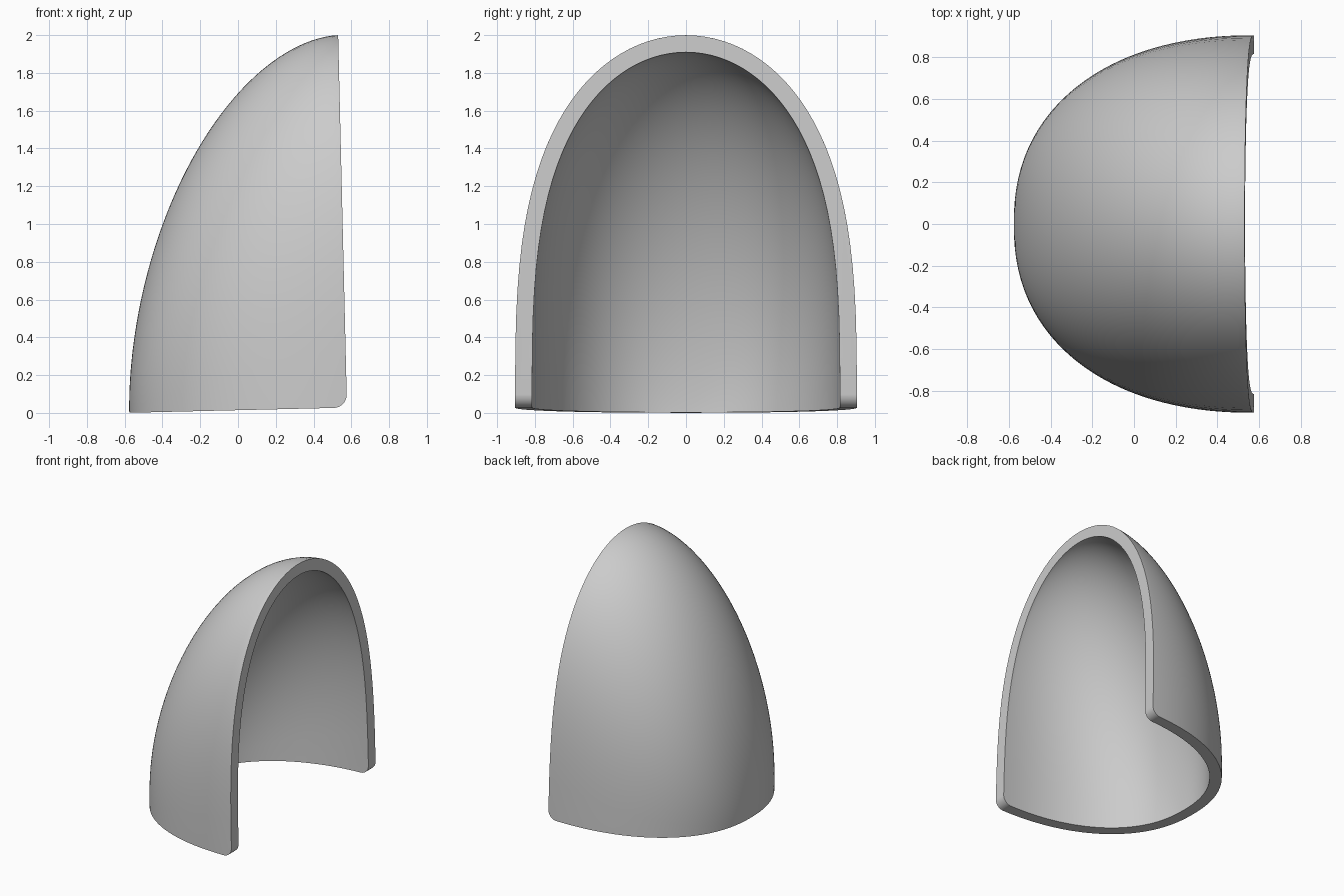
import bpy, bmesh, math
from mathutils import Matrix

cube = bpy.data.objects.get("Cube")
if cube:
    bpy.data.objects.remove(cube, do_unlink=True)

DEPTH, WIDTH, HEIGHT = 1.153, 0.905, 1.972   # quarter-dome radii
WALL, FILLET = 0.09, 0.07
RINGS, SEGMENTS = 56, 112
TILT = Matrix.Translation((0.577, 0, 0.028)) @ Matrix.Rotation(-0.0237, 4, 'Y')

grey = bpy.data.materials.new("plain grey")
grey.use_nodes = True
grey.diffuse_color = (0.6, 0.6, 0.6, 1)
grey.node_tree.nodes["Principled BSDF"].inputs["Base Color"].default_value = (0.6, 0.6, 0.6, 1)


def make_object(name, bm):
    bmesh.ops.recalc_face_normals(bm, faces=bm.faces)
    mesh = bpy.data.meshes.new(name)
    bm.to_mesh(mesh)
    bm.free()
    mesh.materials.append(grey)
    obj = bpy.data.objects.new(name, mesh)
    bpy.context.collection.objects.link(obj)
    obj.matrix_world = TILT
    return obj


def signed_power(value, power):
    return math.copysign(abs(value) ** power, value)


def fall_off(a, p, q):
    return max(0, 1 - abs(a) ** p) ** (1 / q)


# Dome skin: arches, round on top and straight at the sides, from the opening to the nose
bm = bmesh.new()
rings = []
for i in range(RINGS):
    t = -0.12 + (math.pi / 2 + 0.12) * i / RINGS
    a = math.sin(t)
    half, rise = WIDTH * fall_off(a, 2.2, 2.25), HEIGHT * fall_off(a, 1.8, 1.8)
    side_power = 2 / (3.1 - 0.8 * abs(a))
    ring = []
    for j in range(SEGMENTS):
        angle = 2 * math.pi * j / SEGMENTS
        ring.append(bm.verts.new((-DEPTH * a,
                                  half * math.cos(angle),
                                  rise * signed_power(math.sin(angle), side_power))))
    rings.append(ring)
nose = bm.verts.new((-DEPTH, 0, 0))
for j in range(SEGMENTS):
    k = (j + 1) % SEGMENTS
    for near, far in zip(rings, rings[1:]):
        bm.faces.new((near[j], near[k], far[k], far[j]))
    bm.faces.new((rings[-1][j], rings[-1][k], nose))
shell = make_object("curved_shell", bm)

# Trimming block: flat opening and base meeting in a rounded corner
profile = [(0, 3), (-2, 3), (-2, 0)]
for i in range(13):
    angle = math.pi / 2 * i / 12
    profile.append((FILLET * (math.sin(angle) - 1), FILLET * (1 - math.cos(angle))))
bm = bmesh.new()
face = bm.faces.new([bm.verts.new((x, -1.3, z)) for x, z in profile])
extruded = bmesh.ops.extrude_face_region(bm, geom=[face])
bmesh.ops.translate(bm, vec=(0, 2.6, 0),
                    verts=[v for v in extruded["geom"] if isinstance(v, bmesh.types.BMVert)])
trimmer = make_object("trimming_block", bm)
trimmer.hide_render = True

# Thicken inwards, trim and shade
wall = shell.modifiers.new("wall", 'SOLIDIFY')
wall.thickness = WALL
wall.offset = -1
trim = shell.modifiers.new("trim", 'BOOLEAN')
trim.operation = 'INTERSECT'
trim.solver = 'EXACT'
trim.object = trimmer

bpy.ops.object.select_all(action='DESELECT')
shell.select_set(True)
bpy.context.view_layer.objects.active = shell
for name in ("wall", "trim"):
    bpy.ops.object.modifier_apply(modifier=name)
bpy.data.objects.remove(trimmer, do_unlink=True)
bpy.ops.object.shade_smooth_by_angle(angle=math.radians(30))
